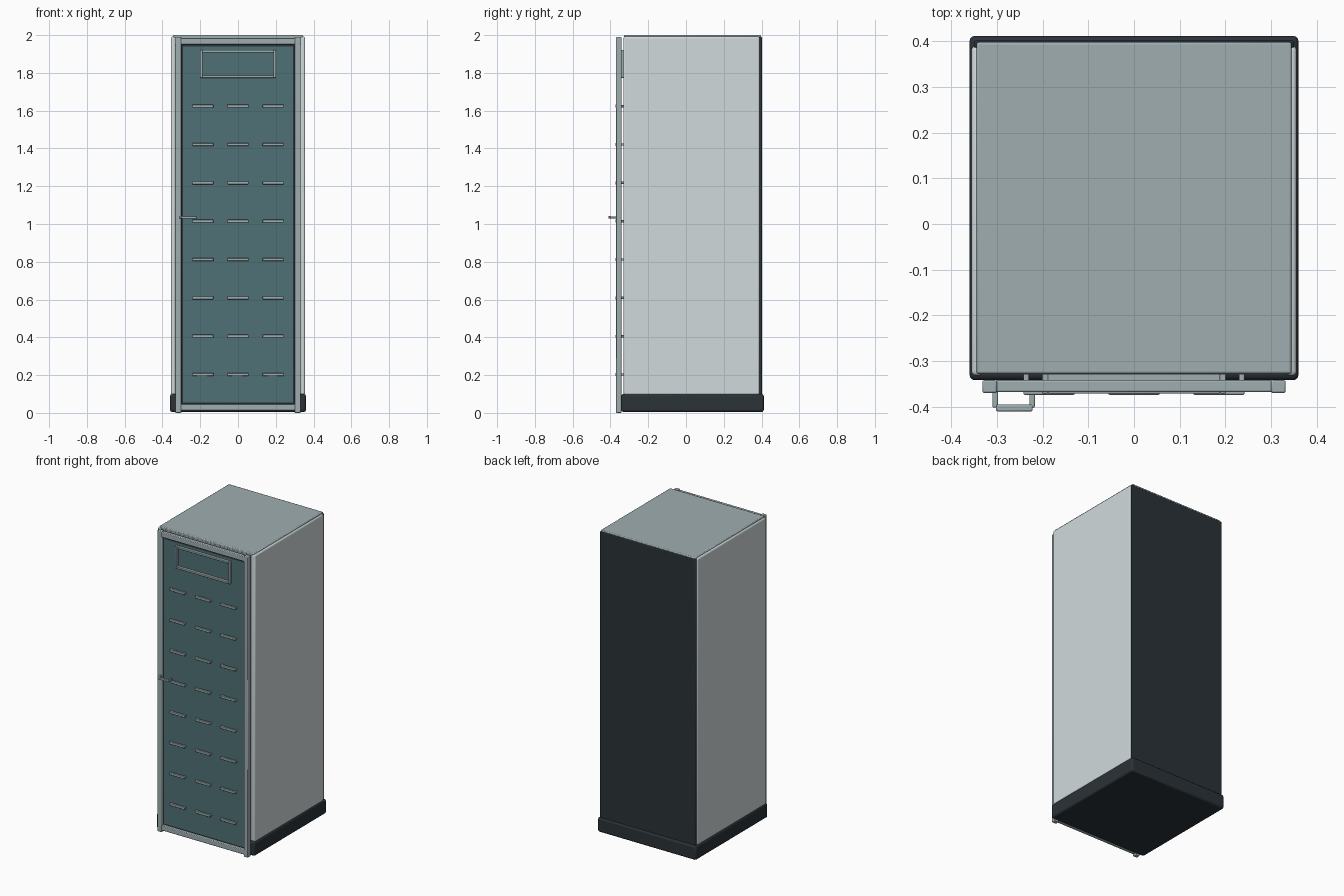
import bpy, bmesh, math
from mathutils import Vector

if "Cube" in bpy.data.objects:
    bpy.data.objects.remove(bpy.data.objects["Cube"])


def material(name, rgb):
    m = bpy.data.materials.new(name)
    m.diffuse_color = (*rgb, 1)
    m.use_nodes = True
    m.node_tree.nodes["Principled BSDF"].inputs["Base Color"].default_value = m.diffuse_color
    return m


PALE = material("pale grey panel", (0.64, 0.70, 0.71))
STEEL = material("steel grey", (0.35, 0.42, 0.44))
TEAL = material("dark teal", (0.08, 0.165, 0.18))
DARK = material("charcoal", (0.024, 0.032, 0.039))


def boxes(name, mat, bounds, bevel=0.0, segments=2):
    """One object made of boxes, each (x0, x1, y0, y1, z0, z1)."""
    bm = bmesh.new()
    for x0, x1, y0, y1, z0, z1 in bounds:
        vs = bmesh.ops.create_cube(bm, size=1)["verts"]
        bmesh.ops.scale(bm, vec=Vector((x1 - x0, y1 - y0, z1 - z0)), verts=vs)
        bmesh.ops.translate(bm, vec=Vector((x0 + x1, y0 + y1, z0 + z1)) / 2, verts=vs)
    me = bpy.data.meshes.new(name)
    bm.to_mesh(me)
    bm.free()
    ob = bpy.data.objects.new(name, me)
    me.materials.append(mat)
    bpy.context.collection.objects.link(ob)
    if bevel:
        b = ob.modifiers.new("soft edges", "BEVEL")
        b.width, b.segments = bevel, segments
        b.limit_method, b.angle_limit = "ANGLE", math.radians(40)
    bpy.context.view_layer.objects.active = ob
    ob.select_set(True)
    bpy.ops.object.shade_smooth_by_angle()
    ob.select_set(False)
    return ob


def surround(x, z0, z1, w, y0, y1):
    """Four bars of width w around a rectangle centred on x = 0."""
    return [(-x, -x + w, y0, y1, z0, z1), (x - w, x, y0, y1, z0, z1),
            (-x + w, x - w, y0, y1, z0, z0 + w), (-x + w, x - w, y0, y1, z1 - w, z1)]


# Base plinth
boxes("base_plinth", DARK, [(-0.36, 0.36, -0.342, 0.412, 0.005, 0.1)], 0.012, 3)

# Cabinet shell
boxes("cabinet_core", DARK, [(-0.34, 0.34, -0.322, 0.385, 0.09, 1.98)])
boxes("back_panel", DARK, [(-0.35, 0.35, 0.38, 0.402, 0.09, 1.99)], 0.005)
for side, s in (("left", -1), ("right", 1)):
    x0, x1 = sorted((s * 0.33, s * 0.356))
    boxes(side + "_side_panel", PALE, [(x0, x1, -0.332, 0.39, 0.095, 1.992)], 0.01, 3)
    x0, x1 = sorted((s * 0.3, s * 0.332))
    boxes(side + "_front_post", STEEL, [(x0, x1, -0.329, -0.3, 0.095, 1.985)])
boxes("top_lid", STEEL, [(-0.345, 0.345, -0.328, 0.398, 1.975, 2.0)], 0.005)
boxes("top_front_beam", STEEL, [(-0.335, 0.335, -0.329, -0.3, 1.95, 1.985)])

# Door: frame, dark gasket and teal sheet
boxes("door_frame", STEEL,
      [(-0.332, -0.3, -0.37, -0.342, 0.0, 1.99), (0.3, 0.332, -0.37, -0.342, 0.0, 1.99),
       (-0.304, 0.304, -0.368, -0.342, 1.95, 1.985),
       (-0.304, 0.304, -0.368, -0.342, 0.012, 0.046)], 0.004)
boxes("door_gasket", DARK, [(-0.302, 0.302, -0.35, -0.343, 0.04, 1.955)])
boxes("door_sheet", TEAL, [(-0.292, 0.292, -0.354, -0.345, 0.054, 1.94)])

# Raised display surround passing through the door
boxes("display_surround", STEEL, surround(0.201, 1.774, 1.921, 0.013, -0.371, -0.328), 0.002)

# Rows of drawer pulls: a bar on two legs that reach back through the door
pulls = []
for row in range(8):
    z = 0.203 + row * 0.203
    for x in (-0.186, 0, 0.186):
        pulls.append((x - 0.056, x + 0.056, -0.374, -0.36, z - 0.008, z + 0.008))
        for lx in (x - 0.05, x + 0.05):
            pulls.append((lx - 0.006, lx + 0.006, -0.368, -0.327, z - 0.006, z + 0.006))
boxes("drawer_pulls", STEEL, pulls, 0.003)

# Slim door handle
boxes("door_handle", STEEL,
      [(-0.31, -0.298, -0.402, -0.365, 1.029, 1.041),
       (-0.229, -0.217, -0.402, -0.370, 1.029, 1.041),
       (-0.302, -0.222, -0.41, -0.395, 1.028, 1.042)], 0.003)
